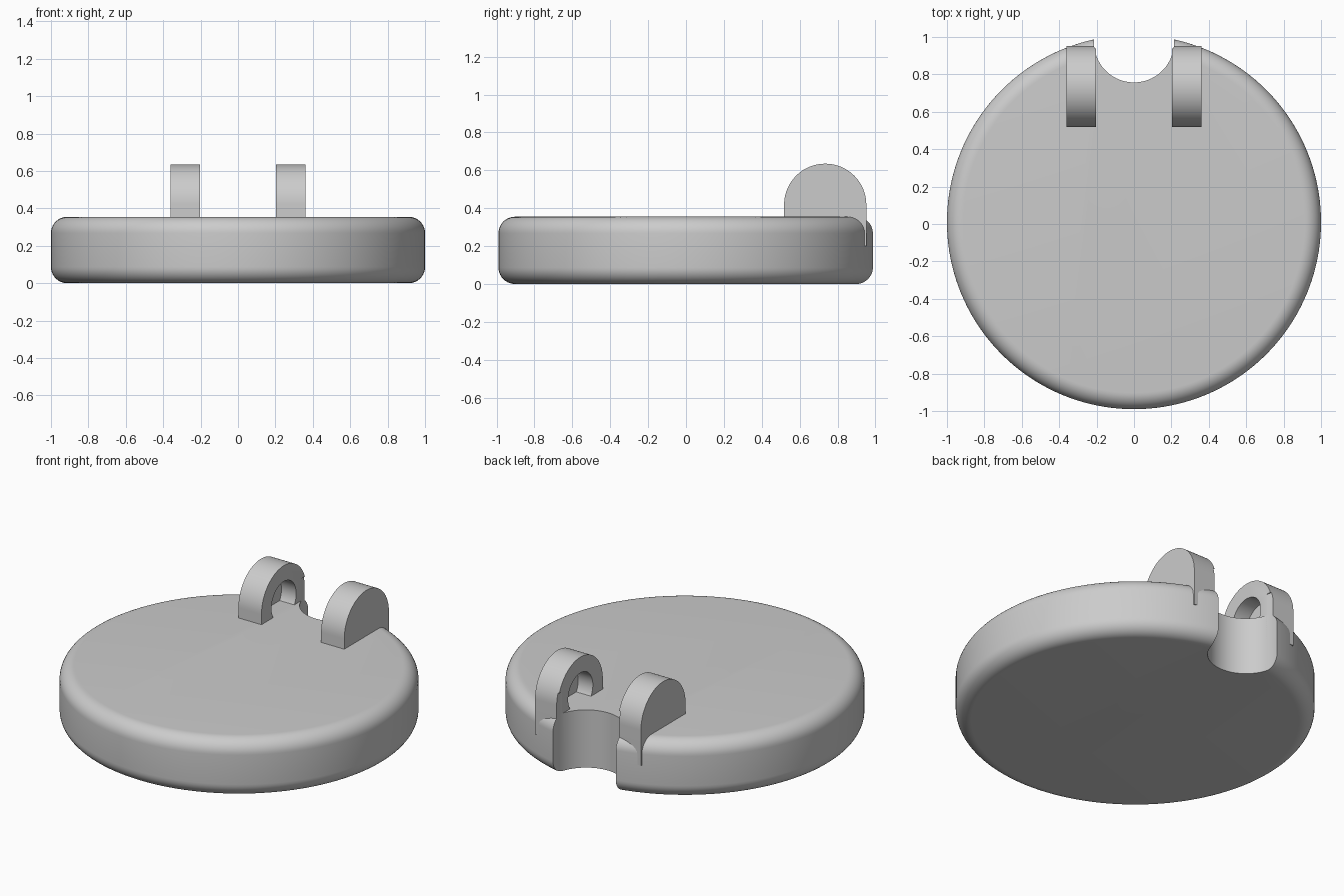
import bpy, bmesh, math
from mathutils import Matrix, Vector

cube = bpy.data.objects.get("Cube")
if cube:
    bpy.data.objects.remove(cube, do_unlink=True)

DISC_Y, HEIGHT, ROUND = 0.01, 0.355, 0.087
LUG_Y, LUG_Z, LUG_R = 0.735, 0.418, 0.217
LUG_IN, LUG_OUT, LUG_BOTTOM = 0.203, 0.36, 0.2
HOLE_R, HOLE_DEPTH = 0.12, 0.1

grey = bpy.data.materials.new("plain grey")
grey.use_nodes = True
colour = (0.6, 0.6, 0.6, 1)
grey.diffuse_color = colour
grey.node_tree.nodes["Principled BSDF"].inputs["Base Color"].default_value = colour


def finish(name, bm):
    bmesh.ops.recalc_face_normals(bm, faces=bm.faces)
    mesh = bpy.data.meshes.new(name)
    bm.to_mesh(mesh)
    bm.free()
    mesh.materials.append(grey)
    obj = bpy.data.objects.new(name, mesh)
    bpy.context.collection.objects.link(obj)
    return obj


def cylinder(name, radius, depth, matrix, sides=96):
    bm = bmesh.new()
    bmesh.ops.create_cone(bm, cap_ends=True, segments=sides, radius1=radius,
                          radius2=radius, depth=depth, matrix=matrix)
    return finish(name, bm)


def select(obj):
    bpy.ops.object.select_all(action='DESELECT')
    obj.select_set(True)
    bpy.context.view_layer.objects.active = obj


def cut(obj, cutter):
    mod = obj.modifiers.new("cut", 'BOOLEAN')
    mod.operation, mod.solver, mod.object = 'DIFFERENCE', 'EXACT', cutter
    select(obj)
    bpy.ops.object.modifier_apply(modifier=mod.name)


# Round base with softened top and bottom rims
base = cylinder("base_disc", 1.0, HEIGHT,
                Matrix.Translation((0, DISC_Y, HEIGHT / 2)), 160)
bm = bmesh.new()
bm.from_mesh(base.data)
rims = [e for e in bm.edges if abs(e.verts[0].co.z - e.verts[1].co.z) < 1e-4]
bmesh.ops.bevel(bm, geom=rims, offset=ROUND, segments=10, profile=0.5,
                affect='EDGES', clamp_overlap=False)
bm.to_mesh(base.data)
bm.free()


# Arched hinge lugs, extruded along x
def make_lug(name, side):
    bm = bmesh.new()
    arc = [(LUG_Y + LUG_R * math.cos(math.pi * i / 40),
            LUG_Z + LUG_R * math.sin(math.pi * i / 40)) for i in range(41)]
    outline = [(LUG_Y + LUG_R, LUG_BOTTOM)] + arc + [(LUG_Y - LUG_R, LUG_BOTTOM)]
    face = bm.faces.new([bm.verts.new((side * LUG_IN, y, z)) for y, z in outline])
    grown = bmesh.ops.extrude_face_region(bm, geom=[face])["geom"]
    bmesh.ops.translate(bm, vec=Vector((side * (LUG_OUT - LUG_IN), 0, 0)),
                        verts=[v for v in grown if isinstance(v, bmesh.types.BMVert)])
    return finish(name, bm)


lugs = [make_lug("left_lug", 1), make_lug("right_lug", -1)]

# Blind pin holes in the facing sides of the lugs
pin = cylinder("pin_cutter", HOLE_R, 2 * (LUG_IN + HOLE_DEPTH),
               Matrix.Translation((0, LUG_Y, LUG_Z)) @ Matrix.Rotation(math.pi / 2, 4, 'Y'), 64)

# Rear notch, reaching a little way up the lugs
notch = cylinder("notch_cutter", 0.214, 0.7, Matrix.Translation((0, 0.971, 0.14)))

for lug in lugs:
    cut(lug, pin)
for obj in [base] + lugs:
    cut(obj, notch)
    select(obj)
    bpy.ops.object.shade_smooth_by_angle(angle=math.radians(30))

for cutter in (pin, notch):
    bpy.data.objects.remove(cutter, do_unlink=True)
